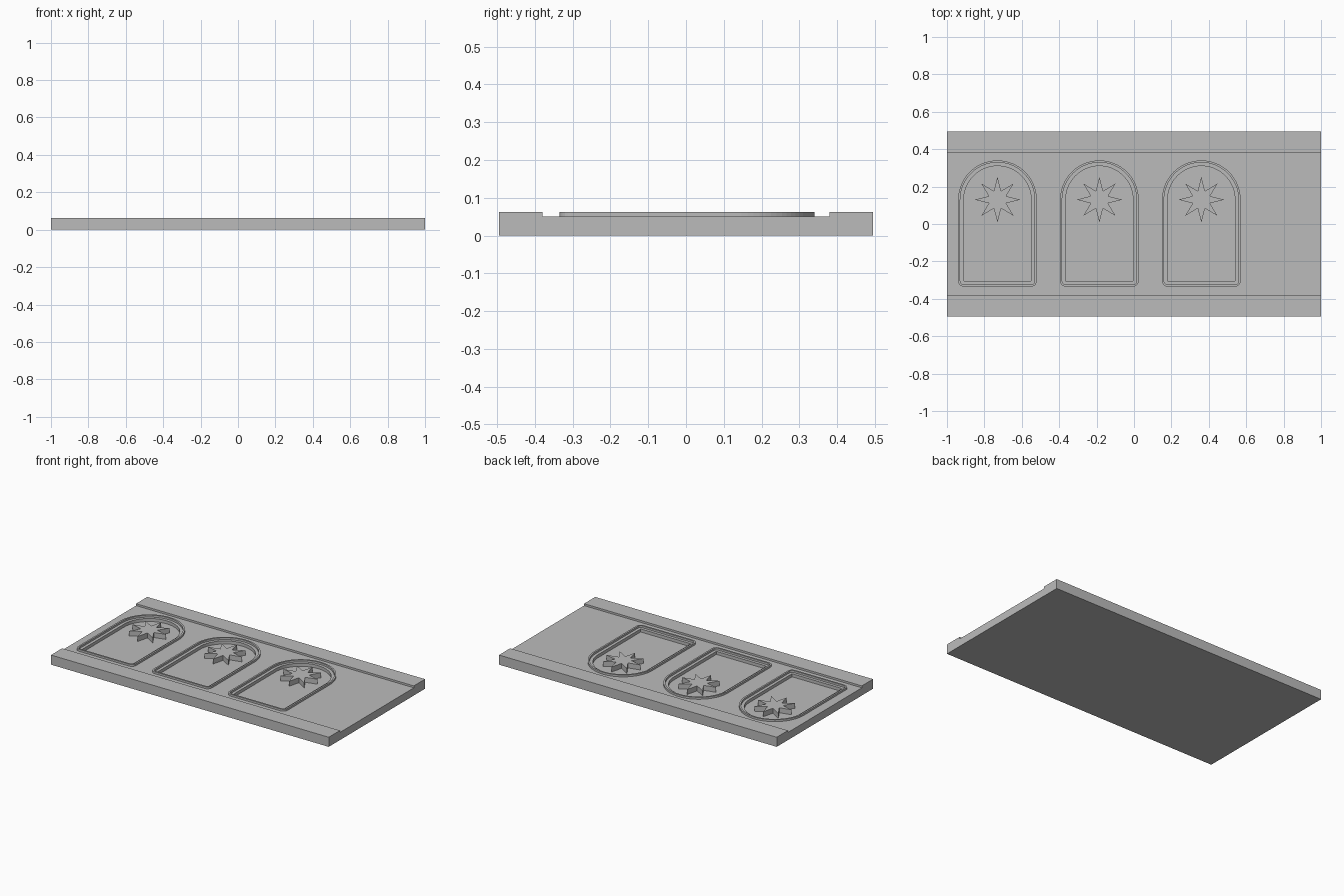
import bpy, bmesh
from math import sin, cos, pi

if "Cube" in bpy.data.objects:
    bpy.data.objects.remove(bpy.data.objects["Cube"], do_unlink=True)

HALF_W = 0.495     # half depth of the slab
RAIL_IN = 0.38     # inner edge of the side rails
TOP = 0.0625       # rails, frame beads and stars
PANEL = 0.05       # field between the rails
FLOOR = 0.03       # bottom of the arched recesses
ARCH_X = [-0.73, -0.185, 0.36]
ARCH_Y = 0.13      # centre of the arch curve and star

grey = bpy.data.materials.new("stone grey")
grey.use_nodes = True
grey.diffuse_color = (0.5, 0.5, 0.5, 1)
bsdf = next(n for n in grey.node_tree.nodes if n.type == 'BSDF_PRINCIPLED')
bsdf.inputs["Base Color"].default_value = (0.5, 0.5, 0.5, 1)


def finish(name, bm):
    bmesh.ops.recalc_face_normals(bm, faces=bm.faces)
    mesh = bpy.data.meshes.new(name)
    bm.to_mesh(mesh)
    bm.free()
    mesh.materials.append(grey)
    obj = bpy.data.objects.new(name, mesh)
    bpy.context.collection.objects.link(obj)
    return obj


def prism(name, base, shift):
    """Closed solid from a 3D outline pushed along a vector."""
    bm = bmesh.new()
    face = bm.faces.new([bm.verts.new(p) for p in base])
    new = bmesh.ops.extrude_face_region(bm, geom=[face], use_keep_orig=True)["geom"]
    bmesh.ops.translate(bm, vec=shift, verts=[v for v in new if isinstance(v, bmesh.types.BMVert)])
    return finish(name, bm)


def arc(cx, cy, r, start, end, steps):
    return [(cx + r * cos(start + (end - start) * i / steps),
             cy + r * sin(start + (end - start) * i / steps)) for i in range(steps + 1)]


def arch_outline(cx, inset):
    """Round-topped window outline with softened lower corners."""
    w, bottom = 0.21 - inset, -0.335 + inset
    r = 0.03 - inset
    pts = arc(cx, ARCH_Y, w, 0, pi, 40)
    if r > 0.001:
        pts += arc(cx - w + r, bottom + r, r, pi, 1.5 * pi, 6)
        pts += arc(cx + w - r, bottom + r, r, 1.5 * pi, 2 * pi, 6)
    else:
        pts += [(cx - w, bottom), (cx + w, bottom)]
    return pts


def ring(name, outer, inner, z0, z1):
    """Raised bead between two outlines with equal point counts."""
    bm = bmesh.new()
    loops = [[bm.verts.new((x, y, z)) for x, y in pts]
             for pts, z in ((outer, z0), (outer, z1), (inner, z1), (inner, z0))]
    n = len(outer)
    for k in range(4):
        a, b = loops[k], loops[(k + 1) % 4]
        for i in range(n):
            j = (i + 1) % n
            bm.faces.new((a[i], a[j], b[j], b[i]))
    return finish(name, bm)


# slab with a raised rail along each long side
section = [(-HALF_W, 0), (HALF_W, 0), (HALF_W, TOP), (RAIL_IN, TOP), (RAIL_IN, PANEL),
           (-RAIL_IN, PANEL), (-RAIL_IN, TOP), (-HALF_W, TOP)]
slab = prism("slab", [(-1, y, z) for y, z in section], (2, 0, 0))

for i, cx in enumerate(ARCH_X, 1):
    # arched recess cut into the slab
    cutter = prism("recess_cutter", [(x, y, FLOOR) for x, y in arch_outline(cx, 0.03)], (0, 0, 0.1))
    cutter.hide_render = True
    mod = slab.modifiers.new("recess", 'BOOLEAN')
    mod.operation, mod.solver, mod.object = 'DIFFERENCE', 'EXACT', cutter
    bpy.context.view_layer.objects.active = slab
    bpy.ops.object.modifier_apply(modifier=mod.name)
    bpy.data.objects.remove(cutter, do_unlink=True)

    # bead around the recess
    ring(f"arch_frame_{i}", arch_outline(cx, 0), arch_outline(cx, 0.011), PANEL - 0.004, TOP)

    # eight-pointed star standing on the recess floor
    star = []
    for k in range(16):
        r = 0.122 if k % 2 == 0 else 0.05
        star.append((cx + r * cos(k * pi / 8), ARCH_Y + r * sin(k * pi / 8), FLOOR - 0.004))
    prism(f"star_{i}", star, (0, 0, TOP - FLOOR + 0.004))
